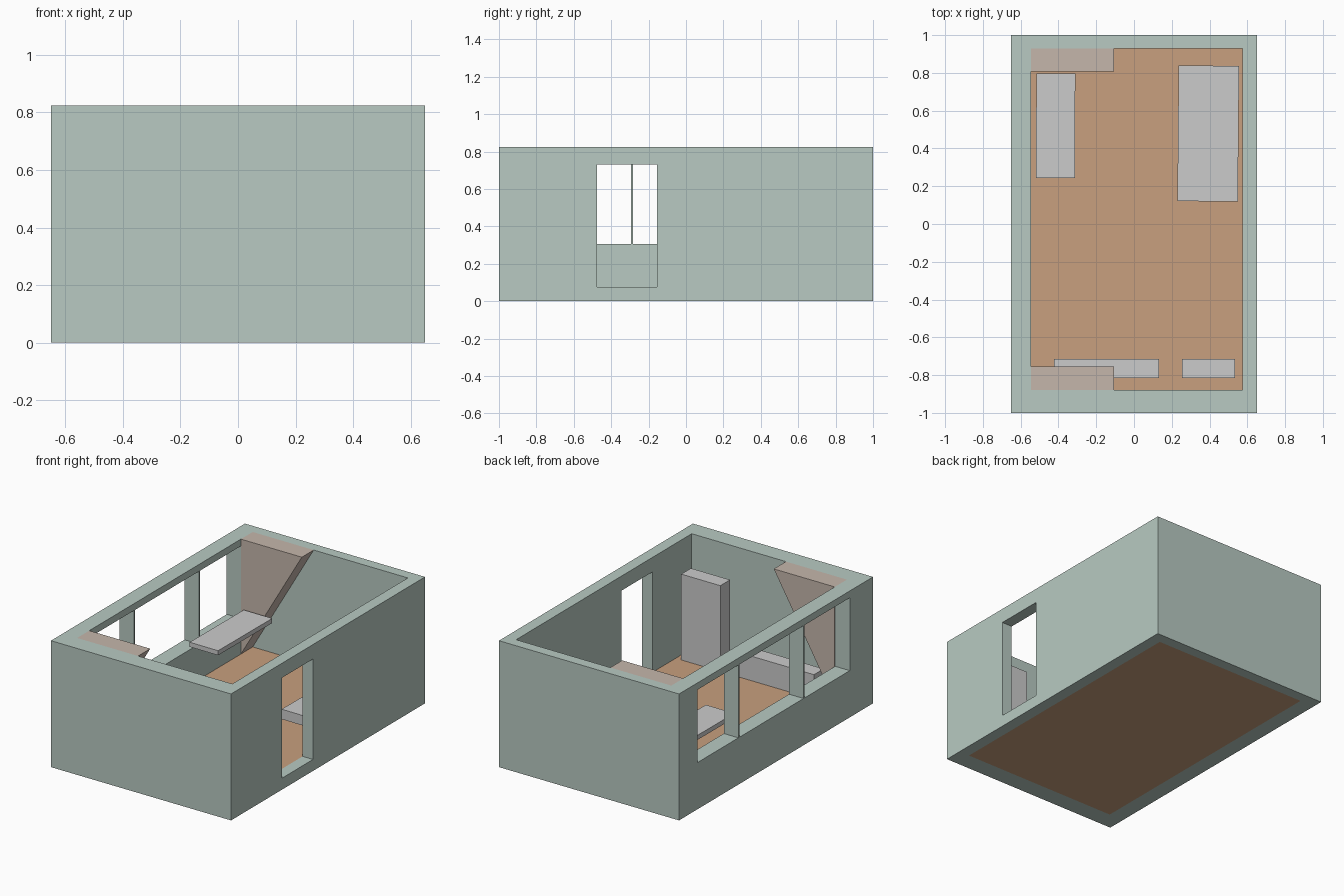
import bpy, bmesh
from math import radians

if "Cube" in bpy.data.objects:
    bpy.data.objects.remove(bpy.data.objects["Cube"])

def material(name, rgb):
    m = bpy.data.materials.new(name)
    m.diffuse_color = (*rgb, 1)
    m.use_nodes = True
    m.node_tree.nodes["Principled BSDF"].inputs["Base Color"].default_value = m.diffuse_color
    return m

WALL = material("wall_green", (0.48, 0.59, 0.54))
FLOOR = material("floor_tan", (0.58, 0.35, 0.21))
BEIGE = material("partition_beige", (0.56, 0.47, 0.41))

def box(name, x, y, z, mat=None, turn=0):
    bm = bmesh.new()
    bmesh.ops.create_cube(bm, size=1)
    bmesh.ops.scale(bm, vec=(x[1]-x[0], y[1]-y[0], z[1]-z[0]), verts=bm.verts)
    me = bpy.data.meshes.new(name)
    bm.to_mesh(me)
    bm.free()
    ob = bpy.data.objects.new(name, me)
    ob.location = [(a + b) / 2 for a, b in (x, y, z)]
    ob.rotation_euler.z = radians(turn)
    bpy.context.collection.objects.link(ob)
    if mat:
        me.materials.append(mat)
    return ob

def cut(target, cutter):
    cutter.hide_render = True
    bpy.context.view_layer.objects.active = target
    mod = target.modifiers.new("cut", 'BOOLEAN')
    mod.operation, mod.solver, mod.object = 'DIFFERENCE', 'EXACT', cutter
    bpy.ops.object.modifier_apply(modifier=mod.name)
    bpy.data.objects.remove(cutter)

# Outer walls, hollow from top to bottom
walls = box("walls", (-0.65, 0.65), (-1, 1), (0, 0.825), WALL)
cut(walls, box("room_cutter", (-0.545, 0.575), (-0.88, 0.93), (-0.1, 1)))

# Three window openings in the left wall, leaving thin posts
for y in ((-0.76, -0.295), (-0.284, 0.377), (0.388, 0.812)):
    cut(walls, box("window_cutter", (-0.75, -0.5), y, (0.305, 0.78)))

# Doorway in the right wall
cut(walls, box("door_cutter", (0.5, 0.75), (-0.475, -0.155), (0.075, 0.73)))

# Floor slab
box("floor", (-0.545, 0.575), (-0.88, 0.93), (0, 0.075), FLOOR)

# Sloped triangular side partitions at both ends of the window
def partition(name, y0, y1):
    profile = [(-0.545, 0.075), (-0.105, 0.825), (-0.545, 0.825)]
    bm = bmesh.new()
    face = bm.faces.new([bm.verts.new((x, y0, z)) for x, z in profile])
    ext = bmesh.ops.extrude_face_region(bm, geom=[face])
    new = [v for v in ext["geom"] if isinstance(v, bmesh.types.BMVert)]
    bmesh.ops.translate(bm, vec=(0, y1 - y0, 0), verts=new)
    bmesh.ops.recalc_face_normals(bm, faces=bm.faces)
    me = bpy.data.meshes.new(name)
    bm.to_mesh(me)
    bm.free()
    me.materials.append(BEIGE)
    bpy.context.collection.objects.link(bpy.data.objects.new(name, me))

partition("back_partition", 0.808, 0.93)
partition("front_partition", -0.88, -0.755)

# Furniture blocks
box("desk_top", (-0.518, -0.312), (0.243, 0.797), (0.345, 0.375), turn=-0.3)
box("bed", (0.233, 0.553), (0.12, 0.838), (0.12, 0.185), turn=-0.5)
box("low_cabinet", (-0.423, 0.133), (-0.815, -0.715), (0.075, 0.235))
box("wardrobe", (0.253, 0.535), (-0.815, -0.715), (0.075, 0.635))
